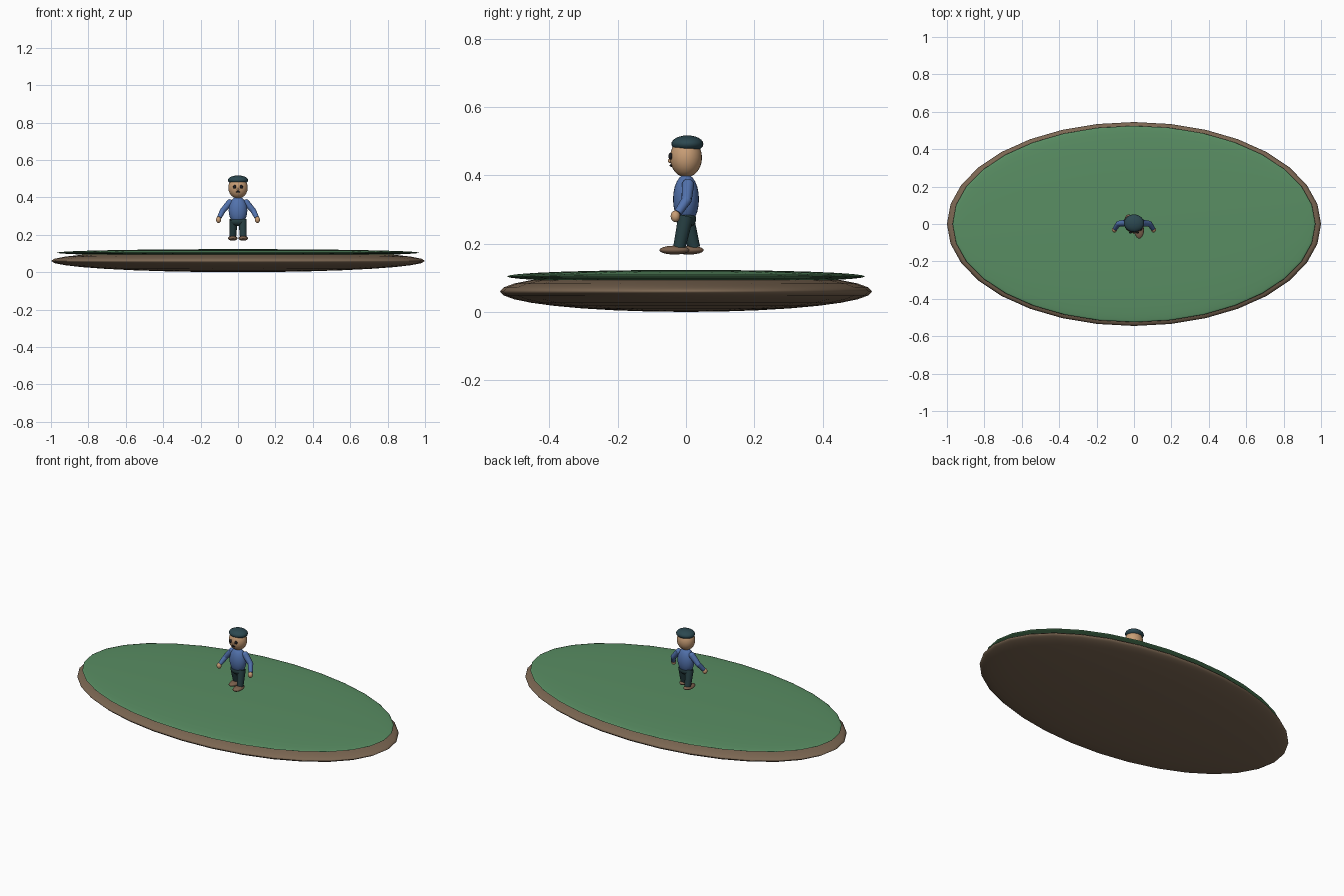
import bpy
from mathutils import Vector

if "Cube" in bpy.data.objects:
    bpy.data.objects.remove(bpy.data.objects["Cube"])


def material(name, rgb):
    m = bpy.data.materials.new(name)
    m.diffuse_color = (*rgb, 1)
    m.use_nodes = True
    m.node_tree.nodes["Principled BSDF"].inputs["Base Color"].default_value = m.diffuse_color
    return m


GRASS = material("grass green", (0.10, 0.27, 0.125))
EARTH = material("earth brown", (0.20, 0.135, 0.085))
SHIRT = material("shirt blue", (0.085, 0.17, 0.42))
SKIN = material("skin tan", (0.58, 0.34, 0.18))
CAP = material("cap teal", (0.025, 0.065, 0.08))
TROUSERS = material("trouser teal", (0.02, 0.05, 0.055))
SHOE = material("shoe brown", (0.20, 0.12, 0.075))
DARK = material("face dark", (0.012, 0.012, 0.015))


def ellipsoid(name, centre, radii, mat, segments=24, rings=12):
    bpy.ops.mesh.primitive_uv_sphere_add(segments=segments, ring_count=rings, radius=1, location=centre)
    ob = bpy.context.object
    ob.name = name
    ob.scale = radii
    ob.data.materials.append(mat)
    bpy.ops.object.shade_smooth()
    return ob


def limb(name, start, end, r1, r2, mat):
    a, b = Vector(start), Vector(end)
    bpy.ops.mesh.primitive_cone_add(vertices=16, radius1=r1, radius2=r2, depth=(b - a).length,
                                    location=(a + b) / 2)
    ob = bpy.context.object
    ob.name = name
    ob.rotation_mode = 'QUATERNION'
    ob.rotation_quaternion = (b - a).to_track_quat('Z', 'Y')
    ob.data.materials.append(mat)
    bpy.ops.object.shade_smooth_by_angle()
    return ob


# Oval island: earth base and a thin grass cap
ellipsoid("earth_base", (0, 0, 0.06), (1, 0.545, 0.06), EARTH, 32, 16)
ellipsoid("grass_top", (0, 0, 0.104), (0.97, 0.525, 0.019), GRASS, 32, 16)

# Torso, head and cap
ellipsoid("torso", (0, 0, 0.33), (0.05, 0.038, 0.074), SHIRT)
ellipsoid("head", (0, 0, 0.452), (0.052, 0.047, 0.058), SKIN)
ellipsoid("cap", (0, 0.004, 0.492), (0.054, 0.047, 0.025), CAP)
ellipsoid("hips", (0, 0, 0.272), (0.044, 0.03, 0.026), TROUSERS)

# Face
ellipsoid("nose", (0, -0.047, 0.443), (0.006, 0.006, 0.007), SKIN, 12, 8)
ellipsoid("mouth", (0, -0.043, 0.429), (0.011, 0.005, 0.004), DARK, 12, 8)

for side, label in ((-1, "left"), (1, "right")):
    ellipsoid(label + "_eye", (side * 0.018, -0.045, 0.456), (0.008, 0.007, 0.01), DARK, 12, 8)

    # Arm bent forward at the elbow
    shoulder = (side * 0.044, 0.006, 0.372)
    elbow = (side * 0.082, 0.002, 0.328)
    wrist = (side * 0.101, -0.024, 0.290)
    ellipsoid(label + "_shoulder", shoulder, (0.018,) * 3, SHIRT, 16, 8)
    limb(label + "_upper_arm", shoulder, elbow, 0.018, 0.015, SHIRT)
    ellipsoid(label + "_elbow", elbow, (0.015,) * 3, SHIRT, 16, 8)
    limb(label + "_forearm", elbow, wrist, 0.015, 0.012, SHIRT)
    ellipsoid(label + "_hand", (side * 0.104, -0.031, 0.280), (0.014, 0.014, 0.017), SKIN, 16, 8)

    # Striding leg and shoe
    ankle = -0.02 if side > 0 else 0.024
    limb(label + "_leg", (side * 0.024, 0, 0.28), (side * 0.028, ankle, 0.188), 0.023, 0.018, TROUSERS)
    toe = -0.034 if side > 0 else 0.008
    ellipsoid(label + "_shoe", (side * 0.028, toe, 0.181), (0.025, 0.044, 0.013), SHOE)
